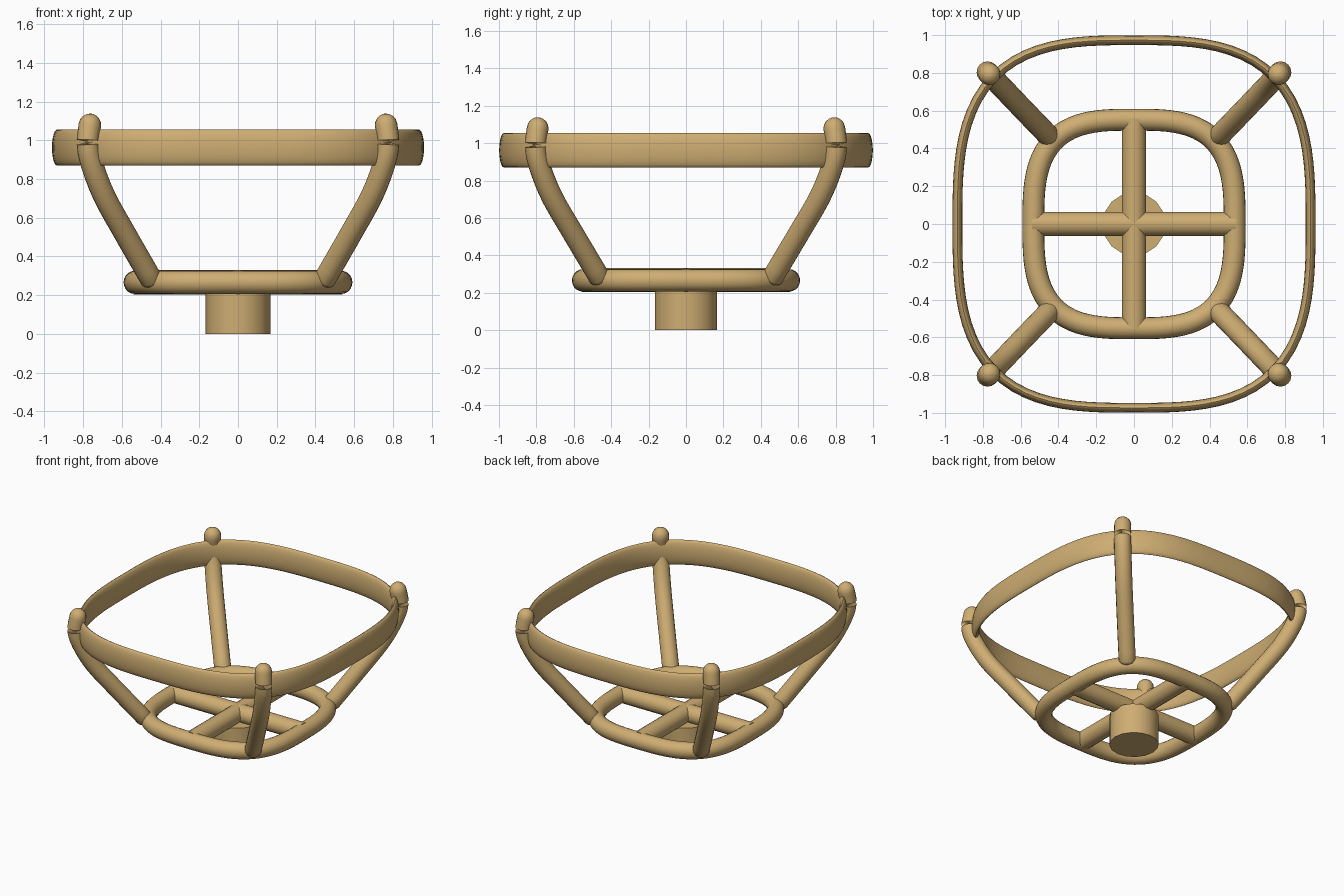
import bpy, bmesh, math
from mathutils import Vector

if "Cube" in bpy.data.objects:
    bpy.data.objects.remove(bpy.data.objects["Cube"])

mat = bpy.data.materials.new("tan_metal")
mat.diffuse_color = (0.62, 0.42, 0.17, 1)
mat.use_nodes = True
mat.node_tree.nodes["Principled BSDF"].inputs["Base Color"].default_value = mat.diffuse_color


def finish(name, bm):
    bmesh.ops.recalc_face_normals(bm, faces=bm.faces)
    me = bpy.data.meshes.new(name)
    bm.to_mesh(me)
    bm.free()
    ob = bpy.data.objects.new(name, me)
    bpy.context.collection.objects.link(ob)
    me.materials.append(mat)
    bpy.ops.object.select_all(action='DESELECT')
    ob.select_set(True)
    bpy.context.view_layer.objects.active = ob
    bpy.ops.object.shade_smooth_by_angle(angle=math.radians(40))
    return ob


def loft(name, sections, closed):
    """Skin a list of point loops, capping the ends if open."""
    bm = bmesh.new()
    rings = [[bm.verts.new(p) for p in s] for s in sections]
    n = len(rings[0])
    pairs = list(zip(rings, rings[1:])) + ([(rings[-1], rings[0])] if closed else [])
    for a, b in pairs:
        for i in range(n):
            j = (i + 1) % n
            bm.faces.new((a[i], a[j], b[j], b[i]))
    if not closed:
        bm.faces.new(rings[0])
        bm.faces.new(rings[-1])
    return finish(name, bm)


def squircle_ring(name, a, b, power, z, half_w, half_h, steps=96, sides=20):
    def point(t):
        c, s = math.cos(t), math.sin(t)
        r = (abs(c) ** power + abs(s) ** power) ** (-1 / power)
        return Vector((a * r * c, b * r * s, z))
    sections = []
    for k in range(steps):
        t = math.tau * k / steps
        p = point(t)
        d = (point(t + 0.01) - point(t - 0.01)).normalized()
        out = Vector((d.y, -d.x, 0))
        sections.append([p + out * half_w * math.cos(u) + Vector((0, 0, half_h * math.sin(u)))
                         for u in (math.tau * i / sides for i in range(sides))])
    return loft(name, sections, True)


def strut(name, sx, sy, radius=0.058, sides=16):
    # control points: x, y, z of one arm, leaning out and curling in at the tip
    ctrl = [Vector(p) for p in ((0.45, 0.465, 0.285), (0.585, 0.605, 0.52), (0.69, 0.715, 0.71),
                                (0.752, 0.78, 0.87), (0.775, 0.803, 0.98), (0.765, 0.793, 1.08))]
    ext = [2 * ctrl[0] - ctrl[1]] + ctrl + [2 * ctrl[-1] - ctrl[-2]]
    path = []
    for i in range(1, len(ext) - 2):
        p0, p1, p2, p3 = ext[i - 1:i + 3]
        for k in range(5):
            t = k / 5
            path.append(0.5 * (2 * p1 + (p2 - p0) * t + (2 * p0 - 5 * p1 + 4 * p2 - p3) * t * t
                               + (3 * p1 - p0 - 3 * p2 + p3) * t ** 3))
    path.append(ctrl[-1])
    tang = [(path[min(i + 1, len(path) - 1)] - path[max(i - 1, 0)]).normalized()
            for i in range(len(path))]
    # stations: rounded foot, shaft, rounded tip
    angs = [math.radians(v) for v in (85, 65, 45, 22)]
    st = [(path[0] - tang[0] * radius * 0.6 * math.sin(v), tang[0], radius * math.cos(v)) for v in angs]
    st += [(p, d, radius) for p, d in zip(path, tang)]
    st += [(path[-1] + tang[-1] * radius * math.sin(v), tang[-1], radius * math.cos(v))
           for v in reversed(angs)]
    sections = []
    for p, d, r in st:
        side = Vector((-d.y, d.x, 0)).normalized()
        up = d.cross(side)
        loop = [p + r * (side * math.cos(u) + up * math.sin(u))
                for u in (math.tau * i / sides for i in range(sides))]
        sections.append([Vector((q.x * sx, q.y * sy, q.z)) for q in loop])
    return loft(name, sections, False)


def rod(name, start, end, radius, sides):
    d = (Vector(end) - Vector(start)).normalized()
    side = d.orthogonal().normalized()
    up = d.cross(side)
    return loft(name, [[Vector(p) + radius * (side * math.cos(u) + up * math.sin(u))
                        for u in (math.tau * i / sides for i in range(sides))]
                       for p in (start, end)], False)


# rims
squircle_ring("upper_rim", 0.935, 0.973, 3.05, 0.962, 0.026, 0.093)
squircle_ring("lower_ring", 0.533, 0.552, 3.1, 0.266, 0.058, 0.06)

# four leaning arms
for sx, side in ((-1, "left"), (1, "right")):
    for sy, end in ((-1, "front"), (1, "back")):
        strut(f"{end}_{side}_arm", sx, sy)

# crossed base bars and central socket
rod("cross_bar_x", (-0.54, 0, 0.267), (0.54, 0, 0.267), 0.064, 16)
rod("cross_bar_y", (0, -0.555, 0.267), (0, 0.555, 0.267), 0.064, 16)
rod("hub", (0, 0, 0), (0, 0, 0.225), 0.167, 16)
